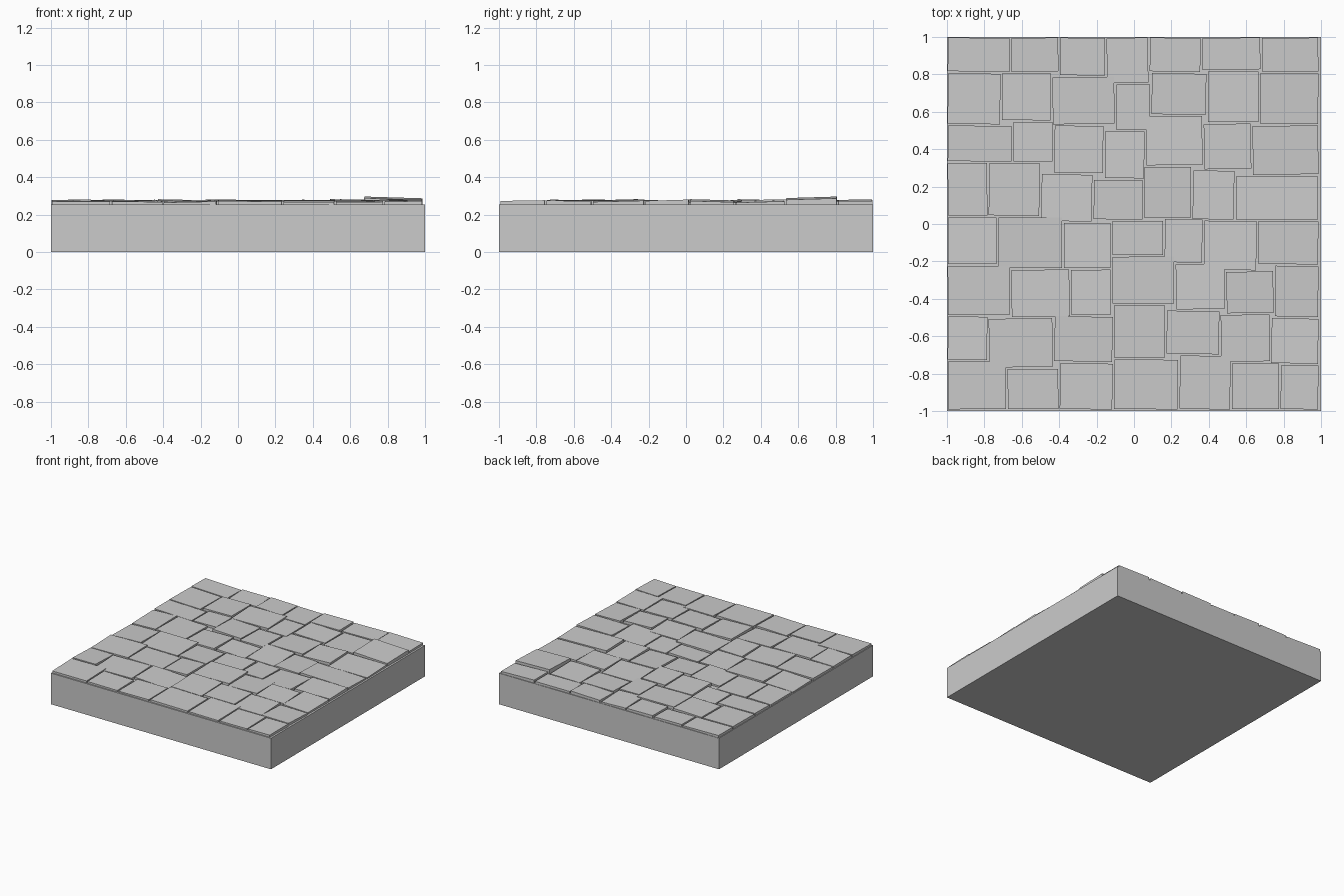
import bpy, bmesh, random
from math import radians
from mathutils import Matrix

if "Cube" in bpy.data.objects:
    bpy.data.objects.remove(bpy.data.objects["Cube"])

random.seed(4)

# Column edges (x) of every row of stones, back row first
EDGES = [
    (-1, -.66, -.40, -.15, .08, .36, .68, .99),
    (-1, -.71, -.44, -.10, .09, .39, .67, .99),
    (-1, -.65, -.43, -.16, .06, .37, .63, .99),
    (-1, -.78, -.50, -.22, .05, .31, .54, .99),
    (-1, -.73, -.38, -.12, .16, .37, .66, .99),
    (-1, -.66, -.34, -.12, .22, .49, .75, .99),
    (-1, -.78, -.43, -.11, .17, .46, .73, .99),
    (-1, -.68, -.40, -.11, .24, .52, .78, .99),
]
# Front edge (y) of the seven stones in each row but the last
JOINTS = [
    (.81, .81, .79, .75, .81, .82, .81),
    (.53, .55, .53, .50, .58, .54, .53),
    (.33, .33, .27, .24, .31, .29, .26),
    (.04, .04, .01, .02, .03, .02, .02),
    (-.22, -.24, -.24, -.17, -.21, -.25, -.22),
    (-.49, -.50, -.49, -.43, -.46, -.48, -.50),
    (-.73, -.77, -.74, -.72, -.70, -.74, -.75),
]


def box(name, x0, x1, y0, y1, z0, z1, slope=(0, 0), turn=0.0):
    """Box whose top face may slope; it can be turned slightly about z."""
    cx, cy = (x0 + x1) / 2, (y0 + y1) / 2
    bm = bmesh.new()
    bmesh.ops.create_cube(bm, size=1)
    rot = Matrix.Rotation(turn, 3, 'Z')
    for v in bm.verts:
        top = v.co.z > 0
        p = rot @ v.co
        p.x, p.y = v.co.x * (x1 - x0), v.co.y * (y1 - y0)
        z = z1 + slope[0] * p.x + slope[1] * p.y if top else z0
        p = rot @ p
        v.co = (max(-1, min(1, cx + p.x)), max(-1, min(1, cy + p.y)), z)
    mesh = bpy.data.meshes.new(name)
    bm.to_mesh(mesh)
    bm.free()
    obj = bpy.data.objects.new(name, mesh)
    bpy.context.collection.objects.link(obj)
    return obj


# Solid slab under the paving
box("base_slab", -1, 1, -1, 1, 0, .255)

# Uneven paving stones, separated by narrow joints
gap = .005
for r, edges in enumerate(EDGES):
    tops = JOINTS[r - 1] if r else (1.0,) * 7
    bottoms = JOINTS[r] if r < 7 else (-.995,) * 7
    for c in range(7):
        z = .273 + random.uniform(-.003, .004)
        slope = (random.uniform(-.03, .03), random.uniform(-.03, .03))
        turn = radians(random.uniform(-1.3, 1.3))
        if (r, c) == (1, 6):          # the one stone standing proud
            z, slope, turn = .288, (-.03, .03), radians(-.6)
        box(f"paving_stone_{r + 1}_{c + 1}", edges[c] + gap, edges[c + 1] - gap,
            bottoms[c] + gap, tops[c] - gap, .22, z, slope, turn)
